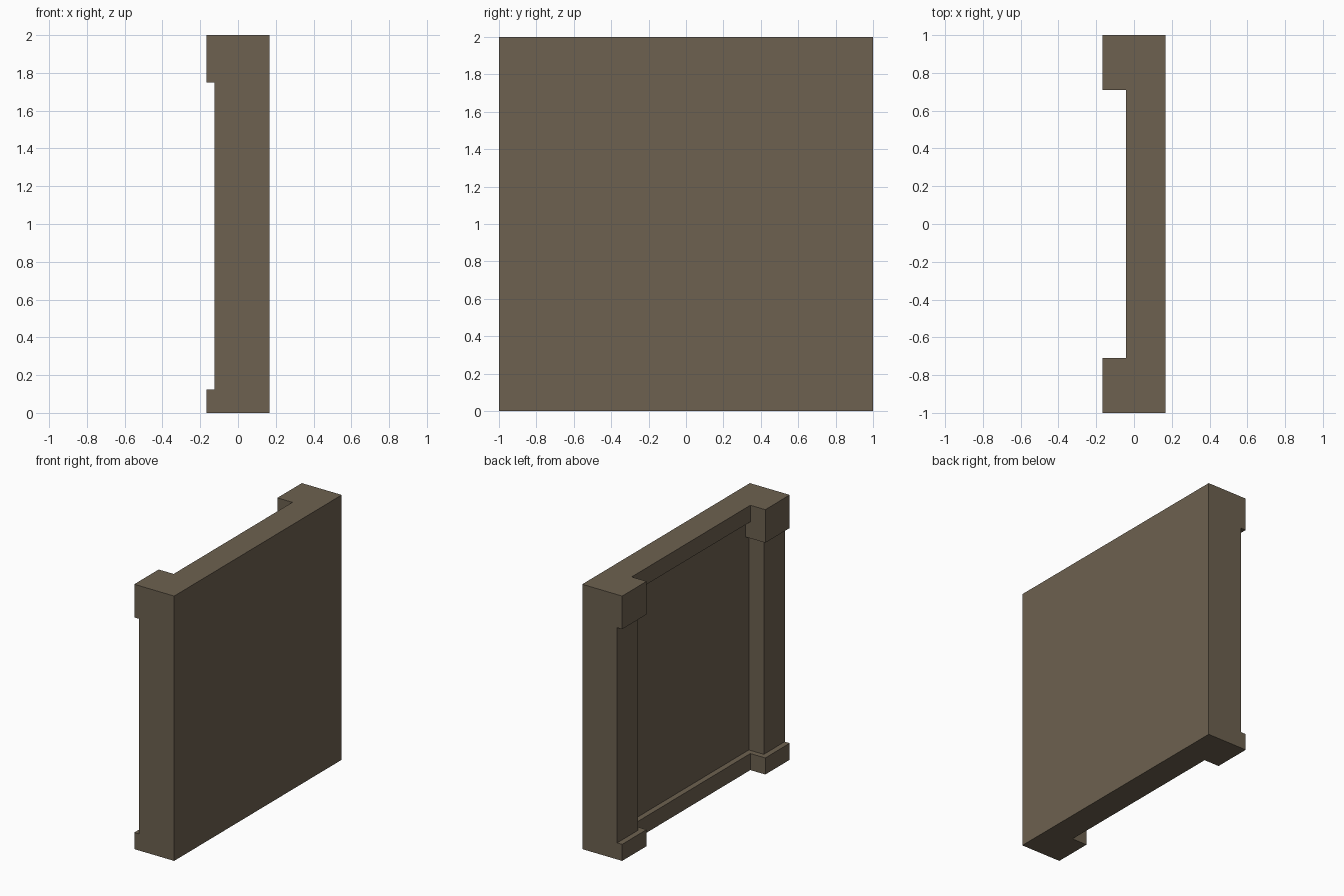
import bpy, bmesh

if "Cube" in bpy.data.objects:
    bpy.data.objects.remove(bpy.data.objects["Cube"])

U = 1 / 24  # the model follows a 1/24 module
BACK = 4 * U

# Parts as solid boxes: (x0, x1), (y0, y1), (z0, z1)
parts = [
    ((0, BACK), (-1, 1), (0, 2)),               # backing slab
    ((-U, BACK), (-1, 1), (0, 3 * U)),          # bottom rail
    ((-U, BACK), (-1, 1), (45 * U, 2)),         # top rail
]
for s in (-1, 1):
    inner = sorted((s * 18 * U, s))
    wide = sorted((s * 17 * U, s))
    parts += [
        ((-3 * U, BACK), inner, (0, 2)),        # pilaster shaft
        ((-4 * U, BACK), wide, (0, 3 * U)),     # pilaster base
        ((-4 * U, BACK), wide, (42 * U, 2)),    # pilaster capital
    ]

# Merge the parts into one clean shell: keep only faces between solid and air
cuts = [sorted({round(v, 5) for p in parts for v in p[a]}) for a in range(3)]


def solid(cell):
    if any(i < 0 or i >= len(c) - 1 for i, c in zip(cell, cuts)):
        return False
    mid = [(c[i] + c[i + 1]) / 2 for i, c in zip(cell, cuts)]
    return any(all(r[0] < m < r[1] for r, m in zip(p, mid)) for p in parts)


bm = bmesh.new()
for i in range(len(cuts[0]) - 1):
    for j in range(len(cuts[1]) - 1):
        for k in range(len(cuts[2]) - 1):
            cell = (i, j, k)
            if not solid(cell):
                continue
            for a in range(3):
                for side in (0, 1):
                    near = list(cell)
                    near[a] += 2 * side - 1
                    if solid(near):
                        continue
                    b, c = (a + 1) % 3, (a + 2) % 3
                    loop = [(0, 0), (1, 0), (1, 1), (0, 1)]
                    if not side:
                        loop.reverse()
                    verts = []
                    for db, dc in loop:
                        idx = list(cell)
                        idx[a] += side
                        idx[b] += db
                        idx[c] += dc
                        verts.append(bm.verts.new([cuts[n][idx[n]] for n in range(3)]))
                    bm.faces.new(verts)
bmesh.ops.remove_doubles(bm, verts=bm.verts, dist=1e-4)
bmesh.ops.dissolve_limit(bm, angle_limit=0.01, verts=bm.verts, edges=bm.edges)

mesh = bpy.data.meshes.new("wall_panel")
bm.to_mesh(mesh)
bm.free()

# Single flat colour
mat = bpy.data.materials.new("taupe stone")
mat.diffuse_color = (0.153, 0.120, 0.080, 1)
mat.use_nodes = True
mat.node_tree.nodes["Principled BSDF"].inputs["Base Color"].default_value = mat.diffuse_color
mesh.materials.append(mat)

wall = bpy.data.objects.new("wall_panel", mesh)
bpy.context.collection.objects.link(wall)
